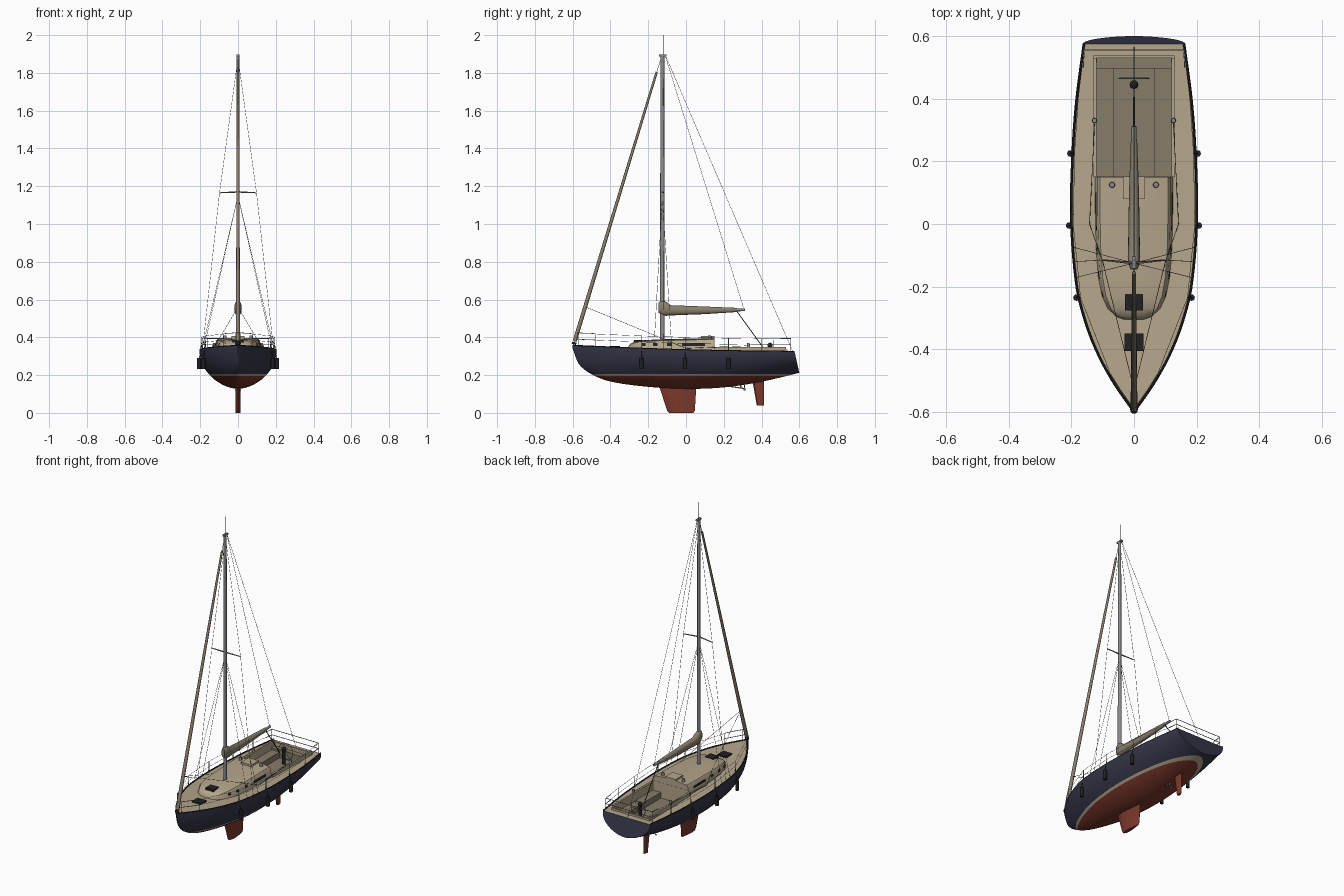
import bpy, bmesh
from math import sin, cos, pi, radians
from mathutils import Vector, Matrix

if "Cube" in bpy.data.objects:
    bpy.data.objects.remove(bpy.data.objects["Cube"])


def material(name, *rgb):
    m = bpy.data.materials.new(name)
    m.use_nodes = True
    m.diffuse_color = (*rgb, 1)
    m.node_tree.nodes["Principled BSDF"].inputs["Base Color"].default_value = (*rgb, 1)
    return m


navy = material("navy", 0.035, 0.037, 0.065)
red = material("antifoul red", 0.2, 0.04, 0.025)
tan = material("deck tan", 0.46, 0.38, 0.26)
teak = material("cockpit tan", 0.24, 0.2, 0.14)
canvas = material("sail canvas", 0.25, 0.21, 0.15)
metal = material("grey metal", 0.25, 0.26, 0.27)
black = material("black", 0.015, 0.015, 0.017)


def finish(name, bm, *mats, smooth=True):
    bmesh.ops.remove_doubles(bm, verts=bm.verts, dist=1e-5)
    bmesh.ops.recalc_face_normals(bm, faces=bm.faces)
    me = bpy.data.meshes.new(name)
    bm.to_mesh(me)
    bm.free()
    ob = bpy.data.objects.new(name, me)
    bpy.context.collection.objects.link(ob)
    for m in mats:
        me.materials.append(m)
    if smooth:
        bpy.ops.object.select_all(action="DESELECT")
        ob.select_set(True)
        bpy.context.view_layer.objects.active = ob
        bpy.ops.object.shade_smooth_by_angle(angle=radians(35))
    return ob


def loft(bm, sections, closed=True, caps=True):
    rows = [[bm.verts.new(p) for p in s] for s in sections]
    n = len(rows[0])
    for a, b in zip(rows, rows[1:]):
        for i in range(n if closed else n - 1):
            j = (i + 1) % n
            bm.faces.new((a[i], a[j], b[j], b[i]))
    if caps:
        bm.faces.new(rows[0])
        bm.faces.new(rows[-1])


def box(name, x0, x1, y0, y1, z0, z1, mat):
    bm = bmesh.new()
    loft(bm, [[(x0, y0, z), (x1, y0, z), (x1, y1, z), (x0, y1, z)] for z in (z0, z1)])
    return finish(name, bm, mat, smooth=False)


def rod(name, points, r, mat, r_end=None, sides=8, scale=(1, 1)):
    """Tube through points, tapering from r to r_end."""
    pts = [Vector(p) for p in points]
    bm = bmesh.new()
    rings = []
    for i, p in enumerate(pts):
        d = (pts[min(i + 1, len(pts) - 1)] - pts[max(i - 1, 0)]).normalized()
        side = d.cross((0, 0, 1)) if abs(d.z) < 0.99 else Vector((1, 0, 0))
        side.normalize()
        up = side.cross(d)
        k = r + ((r_end or r) - r) * i / (len(pts) - 1)
        rings.append([p + k * (side * cos(a) * scale[0] + up * sin(a) * scale[1])
                      for a in (2 * pi * s / sides for s in range(sides))])
    loft(bm, rings)
    return finish(name, bm, mat)


def spline(table, t):
    """Smooth interpolation through (position, value) pairs."""
    n = len(table)
    i = max(k for k in range(n - 1) if table[k][0] <= t or k == 0)
    slope = lambda k: ((table[min(k + 1, n - 1)][1] - table[max(k - 1, 0)][1])
                       / (table[min(k + 1, n - 1)][0] - table[max(k - 1, 0)][0]))
    (a, va), (b, vb) = table[i], table[i + 1]
    h, u = b - a, (t - a) / (b - a)
    return (va * (1 + 2 * u) * (1 - u) ** 2 + h * slope(i) * u * (1 - u) ** 2
            + vb * u * u * (3 - 2 * u) + h * slope(i + 1) * u * u * (u - 1))


BEAM = [(-0.6, 0.003), (-0.5, 0.072), (-0.4, 0.125), (-0.3, 0.162), (-0.2, 0.186),
        (0, 0.203), (0.2, 0.2), (0.4, 0.187), (0.6, 0.163)]
SHEER = [(-0.6, 0.355), (-0.3, 0.342), (0, 0.332), (0.3, 0.326), (0.6, 0.323)]
BOTTOM = [(-0.6, 0.34), (-0.57, 0.262), (-0.5, 0.205), (-0.4, 0.166), (-0.2, 0.138),
          (0, 0.127), (0.2, 0.135), (0.4, 0.165), (0.6, 0.212)]
beam = lambda y: spline(BEAM, y)
sheer = lambda y: spline(SHEER, y)
rake = lambda y, t: y - 0.025 * (1 - t) * max(0, (y - 0.3) / 0.3)
stations = sorted([-0.6 + 1.2 * (i / 36) ** 1.5 for i in range(37)] + [0.15, 0.551])
stations[-1] = 0.6

# Hull, coloured by height: bottom paint, boot stripe, topsides
bm = bmesh.new()
sections = []
for y in stations:
    p = 1.15 + 0.35 * max(0, -y - 0.2)
    z, low = sheer(y), spline(BOTTOM, y)
    angles = [pi * k / 28 for k in range(29)]
    sections.append([((1 if a < pi / 2 else -1) * beam(y) * abs(cos(a)) ** p,
                      rake(y, sin(a)), z + (low - z) * sin(a)) for a in angles])
loft(bm, sections, closed=False)
for level in (0.194, 0.205):
    bmesh.ops.bisect_plane(bm, geom=bm.verts[:] + bm.edges[:] + bm.faces[:],
                           plane_co=(0, 0, level), plane_no=(0, 0, 1))
for f in bm.faces:
    h = f.calc_center_median().z
    f.material_index = 0 if h > 0.205 else 1 if h > 0.194 else 2
finish("hull", bm, navy, tan, red)

# Deck with the cockpit opening left out
bm = bmesh.new()
rows = []
for y in stations:
    w, c = beam(y), min(0.12, beam(y) * 0.7)
    rows.append([bm.verts.new((x, rake(y, 0), sheer(y))) for x in (-w, -c, c, w)])
for y, a, b in zip(stations, rows, rows[1:]):
    for i in range(3):
        if i != 1 or not 0.15 <= y < 0.55:
            bm.faces.new((a[i], a[i + 1], b[i + 1], b[i]))
finish("deck", bm, tan)

# Cockpit
box("cockpit_sole", -0.12, 0.12, 0.15, 0.53, 0.255, 0.265, teak)
box("cockpit_aft_bench", -0.12, 0.12, 0.497, 0.53, 0.26, 0.312, teak)
box("cockpit_aft_coaming", -0.13, 0.13, 0.53, 0.538, 0.27, 0.335, tan)
box("cabin_bulkhead", -0.12, 0.12, 0.143, 0.151, 0.26, 0.36, tan)

# Cabin trunk
CABIN = [(-0.305, 0.035, 0.348), (-0.295, 0.058, 0.362), (-0.27, 0.085, 0.374),
         (-0.23, 0.103, 0.38), (-0.17, 0.115, 0.384), (-0.08, 0.122, 0.387),
         (0.05, 0.125, 0.39), (0.15, 0.125, 0.393)]
bm = bmesh.new()
sections = []
for y, b, top in CABIN:
    half = [(b, sheer(y) - 0.005), (b * 0.93, top - 0.011), (b * 0.87, top - 0.003),
            (b * 0.5, top + 0.002)]
    ring = half + [(0, top + 0.004)] + [(-x, z) for x, z in reversed(half)]
    sections.append([(x, y, z) for x, z in ring])
loft(bm, sections)
finish("cabin", bm, tan)
box("companionway_hatch", -0.035, 0.035, 0.08, 0.152, 0.385, 0.406, tan)
box("cabin_hatch", -0.028, 0.028, -0.276, -0.224, 0.36, 0.387, black)
box("foredeck_hatch", -0.03, 0.03, -0.406, -0.35, 0.34, 0.353, black)


def cabin_side(y, z):
    b = spline([(c[0], c[1]) for c in CABIN], y)
    top = spline([(c[0], c[2]) for c in CABIN], y) - 0.011
    low = sheer(y) - 0.005
    return b * (1 - 0.07 * (z - low) / (top - low)) + 0.002


for s, label in ((1, "left"), (-1, "right")):
    # Cabin windows
    for k, (y0, y1) in enumerate(((-0.02, 0.1), (-0.1, -0.075), (-0.175, -0.15), (-0.235, -0.215))):
        bm = bmesh.new()
        loft(bm, [[(s * cabin_side(y, z), y, z) for z in (0.354, 0.369)]
                  for y in (y0, (y0 + y1) / 2, y1)], closed=False, caps=False)
        finish(f"{label}_window_{k}", bm, black)
    # Benches, coamings and winches
    box(f"{label}_bench", *sorted((s * 0.065, s * 0.12)), 0.15, 0.5, 0.26, 0.3, teak)
    box(f"{label}_coaming", *sorted((s * 0.12, s * 0.131)), 0.15, 0.53, 0.26, 0.35, tan)
    rod(f"{label}_sheet_winch", [(s * 0.126, 0.33, 0.345), (s * 0.126, 0.33, 0.37)], 0.009, metal, 0.007, 12)
    rod(f"{label}_cabin_winch", [(s * 0.07, 0.125, 0.39), (s * 0.07, 0.125, 0.411)], 0.01, metal, 0.008, 12)
    # Toe rail
    rod(f"{label}_toe_rail", [(s * max(0.001, beam(y) - 0.003), rake(y, 0), sheer(y) + 0.002)
                              for y in stations], 0.004, black, sides=6)
    # Stanchions, lifelines and fenders
    edge = lambda y, h: (s * (beam(y) - 0.009), y, sheer(y) + h)
    posts = (-0.48, -0.235, -0.005, 0.225, 0.4, 0.555)
    for y in posts + (-0.57,):
        rod(f"{label}_stanchion", [edge(y, 0), edge(y, 0.068)], 0.0018, metal, sides=6)
    for h in (0.036, 0.068):
        rod(f"{label}_lifeline", [edge(y, h) for y in posts], 0.0009, metal, sides=5)
    for y in posts[1:4]:
        x = s * (beam(y) + 0.004)
        rod(f"{label}_fender", [(x, y, 0.233), (x, y, 0.238), (x, y, 0.285), (x, y, 0.291)],
            0.0105, black, sides=12)
        rod(f"{label}_fender_line", [(x, y, 0.29), edge(y, 0.036)], 0.0012, black, sides=5)
    # Standing rigging and spreader
    tip = (s * 0.098, -0.115, 1.165)
    rod(f"{label}_spreader", [(0, -0.125, 1.17), tip], 0.004, metal, 0.0025)
    rod(f"{label}_cap_shroud", [(0, -0.122, 1.88), tip, (s * 0.188, -0.12, 0.338)], 0.001, metal, sides=5)
    for y in (-0.17, -0.075):
        rod(f"{label}_lower_shroud", [(0, -0.125, 1.15), (s * (beam(y) - 0.008), y, sheer(y))],
            0.001, metal, sides=5)
    rod(f"{label}_jib_sheet", [(0, -0.53, 0.56), (s * 0.1, -0.12, 0.392), (s * 0.142, 0, 0.342),
                               (s * 0.126, 0.32, 0.355)], 0.001, black, sides=5)

# Bow and stern rails
for h in (0.036, 0.07):
    bow = [(beam(y) - 0.009, y, sheer(y) + h) for y in (-0.48, -0.53, -0.57)]
    rod("bow_rail", bow + [(0, -0.59, 0.355 + h)] + [(-x, y, z) for x, y, z in reversed(bow)],
        0.0018, metal, sides=6)
    rod("stern_rail", [(x, y, 0.324 + h) for x, y in ((0.162, 0.5), (0.158, 0.555), (-0.158, 0.555), (-0.162, 0.5))],
        0.0018, metal, sides=6)

# Mast and fittings
rod("mast", [(0, -0.125, 0.385), (0, -0.125, 1.89)], 0.0125, metal, 0.0105, 16, (0.75, 1))
box("masthead", -0.007, 0.007, -0.142, -0.104, 1.887, 1.897, metal)
rod("antenna", [(0, -0.118, 1.89), (0, -0.118, 2.0)], 0.0013, black, sides=6)
rod("backstay", [(0, -0.108, 1.89), (0, 0.565, 0.325)], 0.001, metal, sides=5)
rod("topping_lift", [(0, -0.108, 1.885), (0, 0.305, 0.555)], 0.001, metal, sides=5)

# Furled headsail
rod("forestay", [(0, -0.596, 0.355), (0, -0.13, 1.885)], 0.0015, metal, sides=6)
rod("furling_drum", [(0, -0.594, 0.362), (0, -0.591, 0.374)], 0.012, black, sides=12)
rod("furled_jib", [(0, -0.589, 0.38), (0, -0.155, 1.805)], 0.011, canvas, 0.006, 12)

# Boom, sail cover and mainsheet
rod("boom", [(0, -0.12, 0.538), (0, 0.312, 0.546)], 0.0075, metal, sides=12)
bm = bmesh.new()
loft(bm, [[(rx * cos(a), y, (z0 + z1) / 2 + (z1 - z0) / 2 * sin(a))
           for a in (pi * k / 8 for k in range(16))]
          for y, rx, z0, z1 in ((-0.145, 0.011, 0.53, 0.585), (-0.125, 0.019, 0.516, 0.597),
                                (-0.105, 0.02, 0.514, 0.588), (-0.08, 0.019, 0.516, 0.57),
                                (0.1, 0.016, 0.523, 0.563), (0.27, 0.01, 0.534, 0.556))])
finish("sail_cover", bm, canvas)
rod("mainsheet", [(0, 0.27, 0.537), (0, 0.405, 0.35)], 0.0025, black, sides=6)

# Steering pedestal and wheel
rod("pedestal", [(0, 0.445, 0.265), (0, 0.445, 0.355)], 0.01, black, sides=12)
bm = bmesh.new()
bmesh.ops.create_uvsphere(bm, u_segments=12, v_segments=8, radius=0.014,
                          matrix=Matrix.Translation((0, 0.445, 0.358)))
finish("compass", bm, black)
wheel = lambda a: (0.048 * cos(a), 0.465, 0.335 + 0.048 * sin(a))
rod("wheel_rim", [wheel(2 * pi * k / 24) for k in range(25)], 0.002, metal, sides=6)
for k in range(3):
    rod("wheel_spoke", [wheel(pi * k / 3), wheel(pi * k / 3 + pi)], 0.0012, metal, sides=5)


# Keel, rudder and propeller
def foil(name, thick, *levels):
    bm = bmesh.new()
    shape = ((0, 0), (0.12, 0.75), (0.35, 1), (0.7, 0.6), (1, 0.06))
    outline = list(shape) + [(u, -v) for u, v in reversed(shape[1:])]
    loft(bm, [[(thick * v, a + (b - a) * u, z) for u, v in outline] for z, a, b in levels])
    finish(name, bm, red)


foil("keel", 0.012, (0.15, -0.145, 0.055), (0.012, -0.1, 0.047), (0.0, -0.088, 0.04))
foil("rudder", 0.008, (0.18, 0.35, 0.413), (0.038, 0.375, 0.413))
rod("propeller_shaft", [(0, 0.22, 0.142), (0, 0.315, 0.128)], 0.003, metal)
rod("propeller_strut", [(0, 0.29, 0.16), (0, 0.29, 0.13)], 0.003, metal)
for k in range(3):
    a = 2 * pi * k / 3 + pi / 2
    rod("propeller_blade", [(0, 0.31, 0.129), (0.018 * cos(a), 0.31, 0.129 + 0.018 * sin(a))],
        0.003, metal, 0.006, 8, (1, 0.4))
